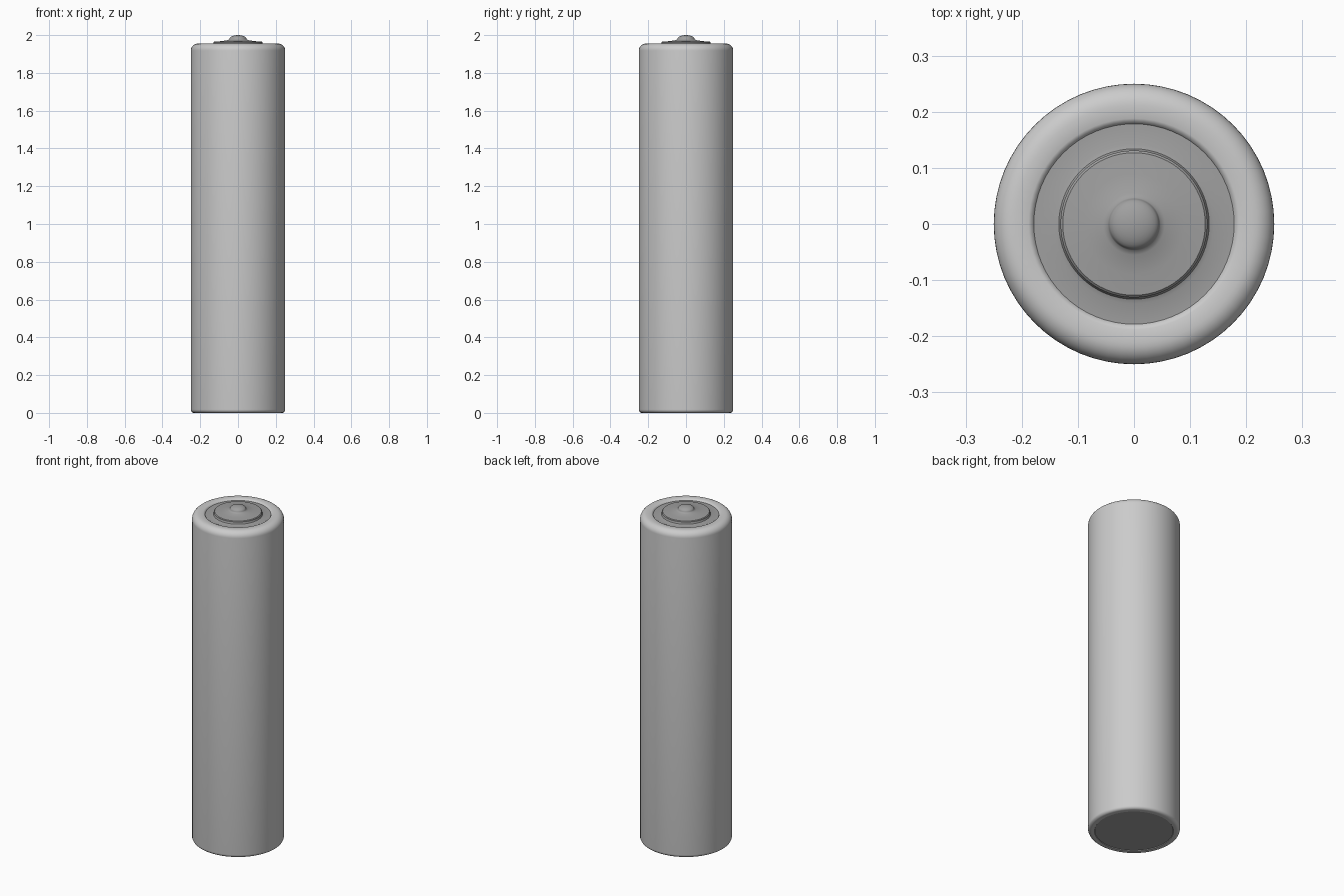
import bpy, bmesh, math

if "Cube" in bpy.data.objects:
    bpy.data.objects.remove(bpy.data.objects["Cube"])

SEG = 64


def material(name, v):
    m = bpy.data.materials.new(name)
    m.diffuse_color = (v, v, v, 1)
    m.use_nodes = True
    m.node_tree.nodes["Principled BSDF"].inputs["Base Color"].default_value = m.diffuse_color
    return m


casing = material("light grey casing", 0.60)
metal = material("dark grey metal", 0.35)


def lathe(name, profile, mat):
    """Spin (radius, z) points around z; radius 0 closes in a pole."""
    bm = bmesh.new()
    rings = []
    for r, z in profile:
        if r == 0:
            rings.append([bm.verts.new((0, 0, z))] * SEG)
        else:
            rings.append([bm.verts.new((r * math.cos(2 * math.pi * i / SEG),
                                        r * math.sin(2 * math.pi * i / SEG), z))
                          for i in range(SEG)])
    for a, b in zip(rings, rings[1:]):
        for i in range(SEG):
            j = (i + 1) % SEG
            quad = list(dict.fromkeys((a[i], a[j], b[j], b[i])))
            bm.faces.new(quad)
    me = bpy.data.meshes.new(name)
    bm.to_mesh(me)
    bm.free()
    me.materials.append(mat)
    ob = bpy.data.objects.new(name, me)
    bpy.context.collection.objects.link(ob)
    bpy.ops.object.select_all(action='DESELECT')
    bpy.context.view_layer.objects.active = ob
    ob.select_set(True)
    bpy.ops.object.shade_smooth_by_angle(angle=math.radians(35))
    return ob


def arc(cr, cz, rr, rz, a0, a1, n=6):
    """Elliptical arc of profile points, angles in degrees."""
    return [(cr + rr * math.cos(math.radians(a0 + (a1 - a0) * k / n)),
             cz + rz * math.sin(math.radians(a0 + (a1 - a0) * k / n)))
            for k in range(n + 1)]


# wrapped cylinder with rounded shoulders, rolled over at both ends
lathe("casing",
      [(0.212, 0.004), (0.215, 0.0), (0.228, 0.0)]
      + arc(0.232, 0.018, 0.018, 0.018, -90, 0)
      + arc(0.212, 1.918, 0.038, 0.037, 0, 90, 8)
      + [(0.188, 1.955), (0.182, 1.952), (0.178, 1.945)], casing)

# flat contact at the bottom
lathe("bottom_contact", [(0, 0.003), (0.213, 0.003)][::1], metal)

# recessed top plate, raised disc and small rounded terminal
lathe("top_contact",
      [(0.180, 1.946), (0.142, 1.946), (0.134, 1.949), (0.131, 1.954),
       (0.131, 1.961), (0.127, 1.965), (0.090, 1.968), (0.055, 1.973),
       (0.047, 1.977)]
      + arc(0.0, 1.980, 0.045, 0.020, 0, 80, 7) + [(0, 2.0)], metal)

# make the bottom contact face downward
bpy.data.objects["bottom_contact"].data.flip_normals()
bm = bmesh.new()
me = bpy.data.objects["bottom_contact"].data
bm.from_mesh(me)
for f in bm.faces:
    f.normal_update()
    if f.normal.z > 0:
        f.normal_flip()
bm.to_mesh(me)
bm.free()
